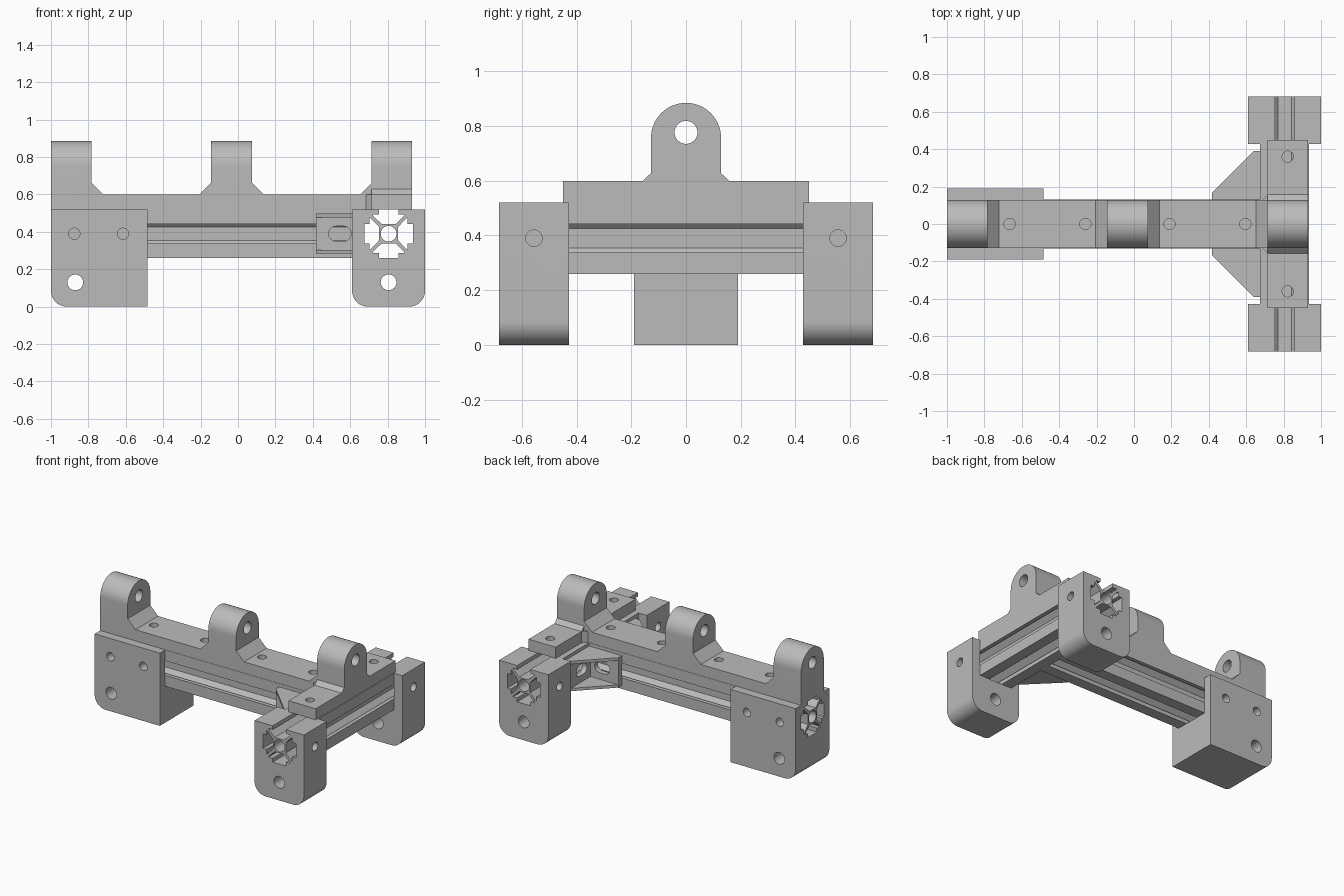
import bpy
import bmesh
from math import sin, cos, pi, radians
from mathutils import Vector

cube = bpy.data.objects.get("Cube")
if cube:
    bpy.data.objects.remove(cube, do_unlink=True)

grey = bpy.data.materials.new("machined_grey")
grey.use_nodes = True
grey.diffuse_color = (0.5, 0.5, 0.5, 1)
grey.node_tree.nodes["Principled BSDF"].inputs["Base Color"].default_value = (0.5, 0.5, 0.5, 1)

# Main dimensions
R = 0.13            # half width of the slotted beams
BEAM_Z = 0.39       # beam axis height
TOP = 0.52          # top of beams and feet
CROSS_X = 0.805     # cross beam axis
FOOT_Y = 0.683      # outer end of the cross beam
BIG, SMALL = 0.042, 0.03


def prism(name, pts, axis, lo, hi):
    """Extrude a 2D outline along an axis; outline uses the other two axes in order."""
    place = {"x": lambda a, b, t: (t, a, b),
             "y": lambda a, b, t: (a, t, b),
             "z": lambda a, b, t: (a, b, t)}[axis]
    bm = bmesh.new()
    face = bm.faces.new([bm.verts.new(place(a, b, lo)) for a, b in pts])
    ext = bmesh.ops.extrude_face_region(bm, geom=[face])
    move = Vector(place(0, 0, hi - lo))
    bmesh.ops.translate(bm, vec=move, verts=[v for v in ext["geom"] if isinstance(v, bmesh.types.BMVert)])
    bmesh.ops.recalc_face_normals(bm, faces=bm.faces)
    mesh = bpy.data.meshes.new(name)
    bm.to_mesh(mesh)
    bm.free()
    mesh.materials.append(grey)
    obj = bpy.data.objects.new(name, mesh)
    bpy.context.scene.collection.objects.link(obj)
    return obj


def arc(cx, cy, r, start, end, n=12):
    return [(cx + r * cos(radians(start + (end - start) * i / n)),
             cy + r * sin(radians(start + (end - start) * i / n))) for i in range(n + 1)]


def rod(axis, a, b, r, lo, hi, stretch=0):
    """Round (or stretched, slot shaped) cutter."""
    pts = arc(a + stretch, b, r, -90, 90, 16) + arc(a - stretch, b, r, 90, 270, 16)
    if not stretch:
        pts = arc(a, b, r, 0, 360, 32)[:-1]
    return prism("cutter", pts, axis, lo, hi)


def boolean(obj, others, operation="DIFFERENCE"):
    for other in others:
        mod = obj.modifiers.new("cut", "BOOLEAN")
        mod.operation, mod.solver, mod.object = operation, "EXACT", other
        bpy.context.view_layer.objects.active = obj
        bpy.ops.object.modifier_apply(modifier=mod.name)
        bpy.data.objects.remove(other, do_unlink=True)
    return obj


def channel(c, half, corner):
    """U-shaped outline that holds a beam; bottom corners optionally rounded."""
    if corner:
        base = arc(c - half + corner, corner, corner, 180, 270) + arc(c + half - corner, corner, corner, 270, 360)
    else:
        base = [(c - half, 0), (c + half, 0)]
    low = TOP - 2 * R
    return [(c - half, TOP)] + base + [(c + half, TOP), (c + R, TOP), (c + R, low), (c - R, low), (c - R, TOP)]


# Slotted beam section: one side repeated around the axis
side = [(R, R), (0.052, R), (0.052, 0.102), (0.084, 0.102), (0.084, 0.097), (0.036, 0.051)]
side += [(-u, v) for u, v in reversed(side[1:])]


def beam(name, axis, c, lo, hi):
    pts = []
    for k in range(4):
        ca, sa = round(cos(k * pi / 2)), round(sin(k * pi / 2))
        pts += [(c + u * ca - v * sa, BEAM_Z + u * sa + v * ca) for u, v in side]
    return boolean(prism(name, pts, axis, lo, hi), [rod(axis, c, BEAM_Z, BIG, lo - 0.1, hi + 0.1)])


beam("long_beam", "x", 0, -1, CROSS_X - R)
beam("cross_beam", "y", CROSS_X, -FOOT_Y, FOOT_Y)

# Two rounded feet under the cross beam ends
for label, s in (("right", -1), ("left", 1)):
    lo, hi = sorted((s * 0.428, s * FOOT_Y))
    foot = prism(label + "_foot", channel(CROSS_X, 0.195, 0.085), "y", lo, hi)
    boolean(foot, [rod("y", CROSS_X, 0.13, BIG, lo - 0.1, hi + 0.1),
                   rod("x", s * 0.556, BEAM_Z, SMALL, 0.5, 1.1)])

# End block around the free end of the long beam
block = prism("end_block", channel(0, 0.19, 0), "x", -1, -0.485)
shape = arc(-0.915, 0.085, 0.085, 180, 270) + [(-0.485, 0), (-0.485, 0.6), (-1, 0.6)]
boolean(block, [prism("cutter", shape, "y", -0.5, 0.5)], "INTERSECT")
boolean(block, [rod("y", -0.87, 0.13, BIG, -0.5, 0.5)]
        + [rod("y", x, BEAM_Z, SMALL, -0.5, 0.5) for x in (-0.875, -0.615)])

# Top rail with three lugs, rounded across by an arch
RAIL, NECK, PEAK, FLARE = 0.6, 0.662, 0.885, 0.062
outline = [(-1, TOP), (-1, PEAK)]
for a, b in ((-1, -0.783), (-0.145, 0.075), (0.715, 0.93)):
    if a > -1:
        outline += [(a - FLARE, RAIL), (a, NECK), (a, PEAK)]
    outline.append((b, PEAK))
    if b < 0.9:
        outline += [(b, NECK), (b + FLARE, RAIL)]
outline.append((0.93, TOP))
W = 0.128
rail = prism("top_rail", outline, "y", -0.2, 0.2)
arch = arc(0, PEAK - W, W, 0, 180, 32) + [(-W, 0.4), (W, 0.4)]
boolean(rail, [prism("cutter", arch, "x", -1.2, 1.2)], "INTERSECT")

# Cross plate with small chamfers where it meets the rail and the last lug
half = [(0.93, 0.45), (0.715, 0.45), (0.715, W + 0.03), (0.685, W), (0.66, W)]
plate = half + [(x, -y) for x, y in reversed(half)]
collar = [(-W - 0.03, 0.56), (W + 0.03, 0.56), (W + 0.03, RAIL), (W, 0.628), (-W, 0.628), (-W - 0.03, RAIL)]
boolean(rail, [prism("plate", plate, "z", TOP, RAIL),
               prism("collar", collar, "x", 0.715, 0.93)], "UNION")
boolean(rail, [rod("x", 0, 0.777, BIG, -1.2, 1.2)]
        + [rod("z", x, 0, SMALL, 0.4, 0.62) for x in (-0.665, -0.26, 0.19, 0.595)]
        + [rod("z", 0.822, y, SMALL, 0.4, 0.62) for y in (-0.36, 0.36)])

# Hollow corner brackets between the two beams
X0, X1, Z0, Z1 = 0.417, CROSS_X - R, 0.283, 0.497
for label, s in (("right", -1), ("left", 1)):
    def box(name, x0, x1, y0, y1):
        return prism(name, [(x0, s * y0), (x1, s * y0), (x1, s * y1), (x0, s * y1)], "z", Z0, Z1)
    bracket = box(label + "_corner_bracket", X0, X1, R, 0.168)
    parts = [box("flange", X1 - 0.036, X1, R, 0.39)]
    tri = [(x, s * y) for x, y in ((X0, R), (X1, R), (X1, 0.39), (X1 - 0.036, 0.39), (X0, 0.168))]
    parts += [prism("cheek", tri, "z", z, z + 0.02) for z in (Z0, Z1 - 0.02)]
    boolean(bracket, parts, "UNION")
    lo, hi = sorted((s * 0.1, s * 0.2))
    boolean(bracket, [rod("y", 0.545, BEAM_Z, 0.04, lo, hi, 0.02),
                      rod("x", s * 0.265, BEAM_Z, 0.04, 0.6, 0.7, 0.02)])

# Smooth the round surfaces, keep machined edges sharp
bpy.ops.object.select_all(action="DESELECT")
for obj in bpy.context.scene.objects:
    if obj.type == "MESH":
        obj.select_set(True)
        bpy.context.view_layer.objects.active = obj
bpy.ops.object.shade_smooth_by_angle(angle=radians(30))
